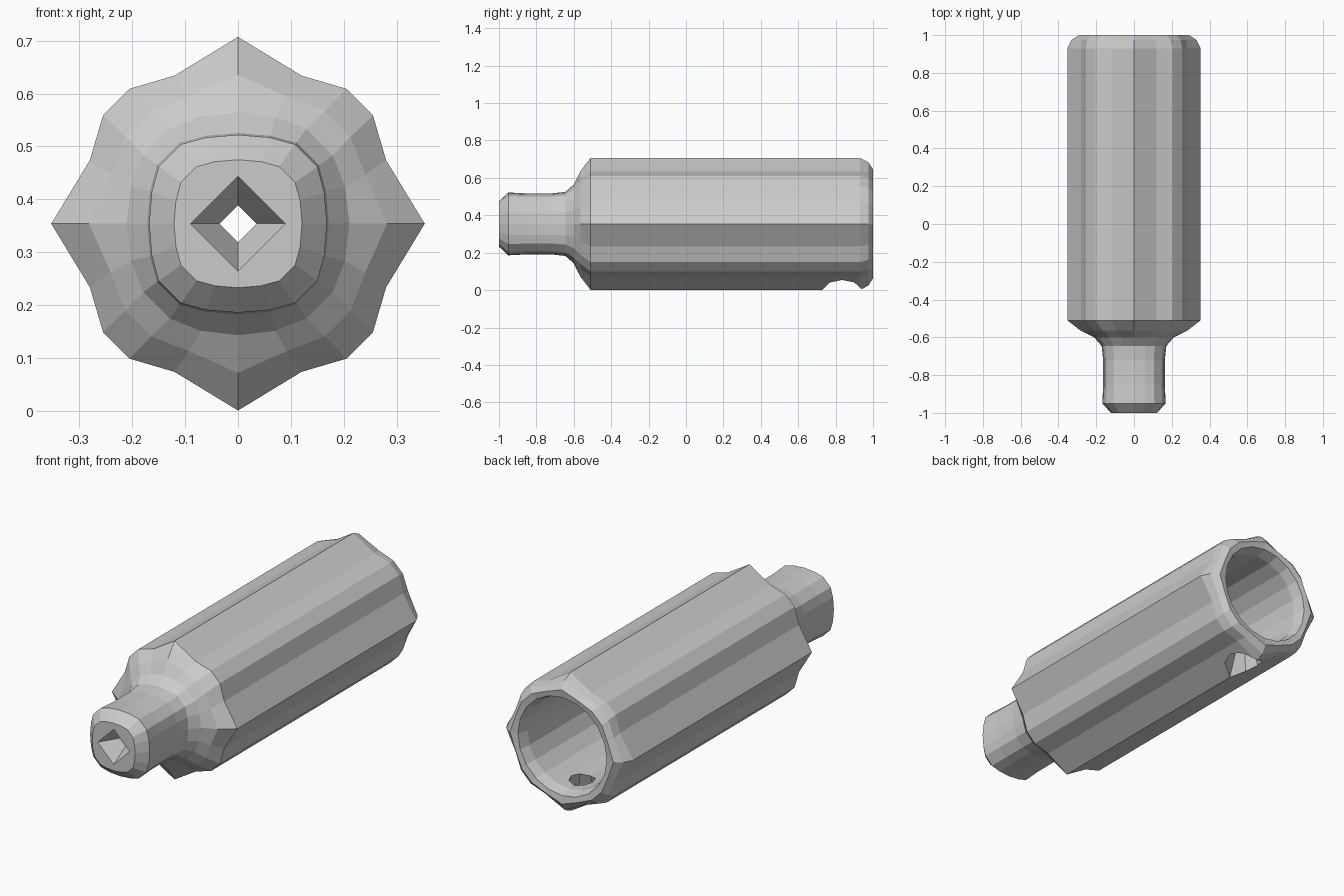
import bpy, bmesh, math

if "Cube" in bpy.data.objects:
    bpy.data.objects.remove(bpy.data.objects["Cube"])

CZ = 0.354  # height of the long axis

# one quadrant of each cross-section, repeated four times round the axis
RIDGED = [(0, .353), (.12, .28), (.205, .255), (.255, .205), (.28, .12)]
SQUARED = [(0, .168), (.06, .163), (.108, .15), (.15, .108), (.163, .06)]
DIAMOND = [(k / 5, 1 - k / 5) for k in range(5)]
ROUND = [(math.sin(k * math.pi / 10), math.cos(k * math.pi / 10)) for k in range(5)]


def full_section(quadrant):
    pts = []
    for q in range(4):
        for x, z in quadrant:
            for _ in range(q):
                x, z = z, -x
            pts.append((x, z))
    return pts


def blend(a, sa, b, sb, t):
    return [(x1 * sa * (1 - t) + x2 * sb * t, z1 * sa * (1 - t) + z2 * sb * t)
            for (x1, z1), (x2, z2) in zip(a, b)]


# outer skin from the front tip to the back rim, then back through the bore
stations = [
    (-1.00, blend(DIAMOND, .09, ROUND, .09, 0)),
    (-1.00, blend(SQUARED, .72, ROUND, .1, 0)),
    (-0.95, blend(SQUARED, 1.0, ROUND, .1, 0)),
    (-0.85, blend(SQUARED, .97, ROUND, .1, 0)),
    (-0.72, blend(SQUARED, .97, ROUND, .1, 0)),
    (-0.645, blend(SQUARED, 1.02, ROUND, .1, 0)),
    (-0.60, blend(SQUARED, 1.2, ROUND, .22, .5)),
    (-0.565, blend(RIDGED, .82, ROUND, .27, .4)),
    (-0.51, RIDGED),
    (0.93, RIDGED),
    (0.975, blend(RIDGED, .96, ROUND, .31, .3)),
    (1.00, blend(RIDGED, .85, ROUND, .285, .6)),
    (0.995, blend(ROUND, .25, ROUND, .25, 0)),
    (0.94, blend(ROUND, .235, ROUND, .235, 0)),
    (-0.45, blend(ROUND, .235, ROUND, .235, 0)),
    (-0.50, blend(ROUND, .20, ROUND, .20, 0)),
    (-0.50, blend(DIAMOND, .035, ROUND, .035, 0)),
    (-0.91, blend(DIAMOND, .035, ROUND, .035, 0)),
]

# hollow ridged casing with nozzle
bm = bmesh.new()
rings = [[bm.verts.new((x, y, z + CZ)) for x, z in full_section(sec)]
         for y, sec in stations]
for a, b in zip(rings, rings[1:] + rings[:1]):
    for i in range(20):
        j = (i + 1) % 20
        bm.faces.new((a[i], a[j], b[j], b[i]))
bmesh.ops.recalc_face_normals(bm, faces=bm.faces)
mesh = bpy.data.meshes.new("casing")
bm.to_mesh(mesh)
bm.free()
casing = bpy.data.objects.new("casing", mesh)
bpy.context.collection.objects.link(casing)

# tapered vent hole in the underside near the back
bpy.ops.mesh.primitive_cone_add(vertices=8, radius1=.125, radius2=.05, depth=.21,
                                location=(0, .835, .055))
cutter = bpy.context.object
cutter.name = "vent_cutter"
cutter.hide_render = True
cutter.display_type = 'WIRE'
cut = casing.modifiers.new("vent", 'BOOLEAN')
cut.operation = 'DIFFERENCE'
cut.solver = 'EXACT'
cut.object = cutter
